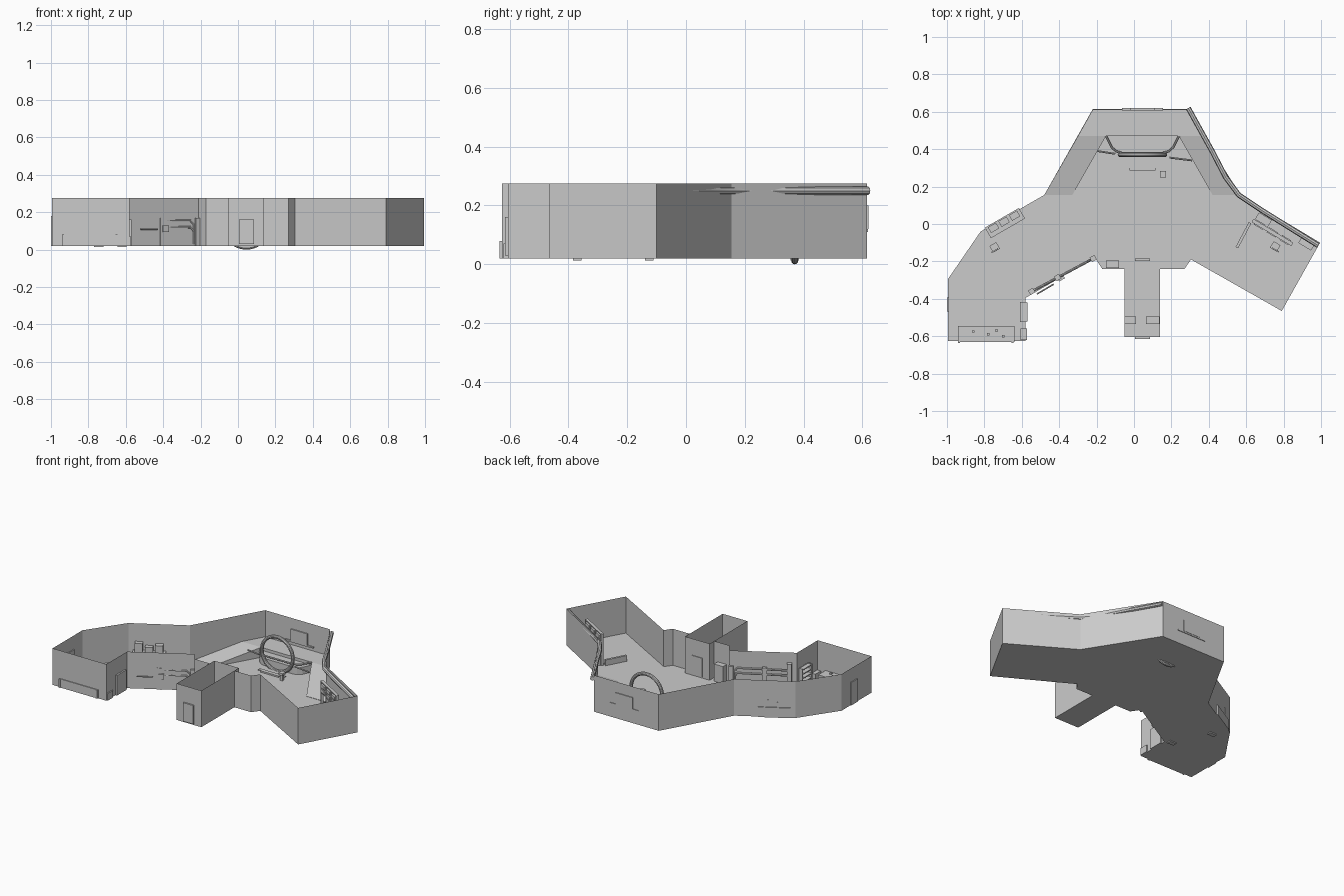
import bpy, bmesh, math
from mathutils import Vector, Matrix

if "Cube" in bpy.data.objects:
    bpy.data.objects.remove(bpy.data.objects["Cube"])

Z0, Z1 = 0.02, 0.275          # floor level and top of the walls


def finish(name, bm):
    me = bpy.data.meshes.new(name)
    bm.to_mesh(me)
    bm.free()
    ob = bpy.data.objects.new(name, me)
    bpy.context.collection.objects.link(ob)
    return ob


def box(name, x, y, z0, z1, sx, sy, deg=0):
    bm = bmesh.new()
    m = (Matrix.Translation((x, y, (z0 + z1) / 2)) @ Matrix.Rotation(math.radians(deg), 4, 'Z')
         @ Matrix.Diagonal((sx, sy, z1 - z0, 1)))
    bmesh.ops.create_cube(bm, size=1, matrix=m)
    return finish(name, bm)


def prism(name, pts, z0, tops):
    """Solid on a plan outline; tops is one height per corner."""
    bm = bmesh.new()
    lo = [bm.verts.new((x, y, z0)) for x, y in pts]
    hi = [bm.verts.new((x, y, t)) for (x, y), t in zip(pts, tops)]
    n = len(pts)
    bm.faces.new(lo[::-1])
    bm.faces.new(hi)
    for i in range(n):
        j = (i + 1) % n
        bm.faces.new((lo[i], lo[j], hi[j], hi[i]))
    bmesh.ops.recalc_face_normals(bm, faces=bm.faces[:])
    return finish(name, bm)


def tube(name, pts, r):
    cu = bpy.data.curves.new(name, 'CURVE')
    cu.dimensions = '3D'
    cu.bevel_depth, cu.bevel_resolution, cu.use_fill_caps = r, 2, True
    sp = cu.splines.new('POLY')
    sp.points.add(len(pts) - 1)
    for p, co in zip(sp.points, pts):
        p.co = (*co, 1)
    ob = bpy.data.objects.new(name, cu)
    bpy.context.collection.objects.link(ob)
    bpy.ops.object.select_all(action='DESELECT')
    ob.select_set(True)
    bpy.context.view_layer.objects.active = ob
    bpy.ops.object.convert(target='MESH')
    bpy.ops.object.shade_smooth_by_angle()


def shell(name, pts, skip=()):
    """Open-topped sheet: floor plus walls, leaving out listed wall edges."""
    bm = bmesh.new()
    lo = [bm.verts.new((x, y, Z0)) for x, y in pts]
    hi = [bm.verts.new((x, y, Z1)) for x, y in pts]
    bm.faces.new(lo)
    for i in range(len(pts)):
        j = (i + 1) % len(pts)
        if i not in skip:
            bm.faces.new((lo[i], lo[j], hi[j], hi[i]))
    return finish(name, bm)


# Main room (clockwise plan), with a gap where the lift shaft enters
shell("room_shell", [(-0.22, 0.615), (0.28, 0.615), (0.57, 0.155), (0.995, -0.10), (0.79, -0.465),
                     (0.305, -0.19), (0.27, -0.24), (0.14, -0.24), (-0.05, -0.24), (-0.17, -0.24),
                     (-0.21, -0.18), (-0.58, -0.395), (-0.58, -0.625), (-0.995, -0.625),
                     (-0.995, -0.295), (-0.82, -0.04), (-0.48, 0.155)], skip=(7,))

# Lift shaft and its doors
shell("lift_shaft", [(-0.05, -0.19), (0.14, -0.19), (0.14, -0.605), (-0.05, -0.605)])
for i, y in enumerate((-0.609, -0.192)):
    box(f"lift_door_{i}", 0.045, y, 0.03, 0.16, 0.08, 0.014)
box("lift_cabinet_left", -0.02, -0.515, 0.02, 0.07, 0.06, 0.04)
box("lift_cabinet_right", 0.10, -0.515, 0.02, 0.05, 0.07, 0.04)
box("lift_side_box", -0.115, -0.215, 0.02, 0.14, 0.07, 0.04)

# Raised rear platform with two ramps and a rounded nose
H = 0.09
rear = [(-0.22, 0.613), (-0.30, 0.47), (-0.15, 0.47), (0.24, 0.47), (0.37, 0.47), (0.28, 0.613)]
prism("rear_platform", rear, Z0, [H] * 6)
prism("ramp_left", [(-0.48, 0.155), (-0.33, 0.155), (-0.15, 0.47), (-0.30, 0.47)], Z0, [0.022, 0.022, H, H])
prism("ramp_right", [(0.42, 0.155), (0.57, 0.155), (0.37, 0.47), (0.24, 0.47)], Z0, [0.022, 0.022, H, H])
half = [(0.195, 0.47), (0.165, 0.41), (0.14, 0.388), (0.11, 0.38)]
nose = [(0.045 - x, y) for x, y in half] + [(0.045 + x, y) for x, y in half[::-1]]
prism("platform_nose", nose, Z0, [0.07] * len(nose))
tube("nose_rail", [(x, y, H) for x, y in nose], 0.006)
tube("guard_left", [(-0.195, 0.39, H), (-0.10, 0.375, H)], 0.005)
tube("guard_right", [(0.19, 0.355, H), (0.31, 0.34, H)], 0.005)
for i, (w, y) in enumerate([(0.20, 0.31), (0.14, 0.295)]):
    box(f"floor_step_{i}", 0.045, y, 0.02, 0.026 + 0.004 * i, w, 0.02)

# Steering ring and control pedestal
bpy.ops.mesh.primitive_torus_add(major_radius=0.12, minor_radius=0.012, major_segments=40,
                                 minor_segments=10, location=(0.045, 0.37, 0.132),
                                 rotation=(math.pi / 2, 0, 0))
bpy.context.object.name = "steering_ring"
bpy.ops.object.shade_smooth_by_angle()
box("pedestal_post", 0.155, 0.265, 0.02, 0.06, 0.018, 0.018)
box("pedestal_head", 0.155, 0.265, 0.06, 0.075, 0.03, 0.035)

# Thick pipe along the top of the right wall
tube("wall_pipe", [(0.29, 0.62, 0.25), (0.345, 0.52, 0.25), (0.42, 0.385, 0.25), (0.49, 0.25, 0.25),
                   (0.56, 0.155, 0.25), (0.68, 0.075, 0.25), (0.985, -0.115, 0.25)], 0.014)

# Right room: monitor rack, side cabinets, seat
D = -31
ax, ay = math.cos(math.radians(D)), math.sin(math.radians(D))
for z in (0.16, 0.195, 0.235):
    box("monitor_shelf", 0.74, -0.045, z, z + 0.006, 0.24, 0.02, D)
for i in range(4):
    t = -0.12 + 0.08 * i
    box("monitor_post", 0.74 + ax * t, -0.045 + ay * t, 0.02, 0.24, 0.008, 0.02, D)
for i in range(3):
    t = -0.08 + 0.08 * i
    for z in (0.17, 0.203):
        box("monitor", 0.74 + ax * t, -0.045 + ay * t, z, z + 0.023, 0.055, 0.03, D)
box("rack_side_cabinet", 0.925, -0.10, 0.02, 0.10, 0.08, 0.05, D)
box("rack_side_console", 0.69, 0.02, 0.02, 0.09, 0.08, 0.05, D)
box("slanted_divider", 0.585, -0.06, 0.02, 0.06, 0.015, 0.15, -28)


def seat(name, x, y, deg):
    box(name + "_base", x, y, 0.02, 0.05, 0.018, 0.018, deg)
    box(name + "_cushion", x, y, 0.05, 0.06, 0.042, 0.04, deg)
    box(name + "_back", x, y - 0.018, 0.06, 0.09, 0.042, 0.007, deg)


seat("seat_right", 0.755, -0.12, D)
seat("seat_left", -0.745, -0.125, 30)

# Left room: wall console with screens
box("console_base", -0.69, 0.005, 0.02, 0.09, 0.21, 0.065, 30)
for t, h in ((-0.065, 0.15), (0.0, 0.125), (0.065, 0.14)):
    box("console_screen", -0.695 + t * 0.866, 0.012 + t * 0.5, 0.09, h, 0.05, 0.035, 30)

# Left room: low bench with fittings at the front wall
box("bench", -0.79, -0.588, 0.02, 0.08, 0.30, 0.085)
for x, y in ((-0.86, -0.575), (-0.78, -0.59), (-0.735, -0.57), (-0.70, -0.60)):
    box("bench_item", x, y, 0.08, 0.09, 0.014, 0.012)

# Left room: shelved locker by the side door
box("locker_back", -0.575, -0.47, 0.02, 0.16, 0.012, 0.10)
for y in (-0.52, -0.42):
    box("locker_side", -0.592, y, 0.02, 0.16, 0.035, 0.006)
for i in range(5):
    box("locker_shelf", -0.592, -0.47, 0.03 + 0.03 * i, 0.036 + 0.03 * i, 0.035, 0.10)
box("side_cabinet", -0.59, -0.59, 0.02, 0.07, 0.035, 0.06)

# Pipework on the front left wall
a, b = Vector((-0.565, -0.37)), Vector((-0.20, -0.175))


def on_wall(t, z):
    p = a.lerp(b, t)
    return (p.x, p.y, z)


for i, z in enumerate((0.12, 0.155)):
    tube(f"wall_rail_{i}", [on_wall(0.02, z), on_wall(0.85, z), on_wall(0.9, z - 0.02),
                            on_wall(0.9, 0.03 + 0.02 * i)], 0.007)
for t, z in ((0.05, 0.205), (0.43, 0.17), (0.95, 0.17)):
    x, y, _ = on_wall(t, 0)
    box("rail_post", x, y, 0.02, z, 0.03, 0.028, 30)
tube("outer_arm", [(-0.52, -0.375, 0.11), (-0.43, -0.322, 0.11)], 0.004)
box("outer_box", -0.39, -0.29, 0.095, 0.13, 0.035, 0.02, 30)

# Doors and hatches set in the outer walls
box("left_door", -0.995, -0.43, 0.02, 0.18, 0.012, 0.075)
box("rear_hatch", 0.045, 0.614, 0.12, 0.20, 0.13, 0.014)
box("rear_hatch_rim", 0.045, 0.613, 0.11, 0.12, 0.22, 0.012)
for t in (-0.935, -0.65):
    box("bench_bracket", t, -0.63, 0.02, 0.08, 0.012, 0.01)

# Small discs under the floor
for x, y in ((0.045, 0.37), (-0.745, -0.125), (-0.62, -0.37)):
    box("floor_underplate", x, y, 0.013, 0.021, 0.05, 0.03)
